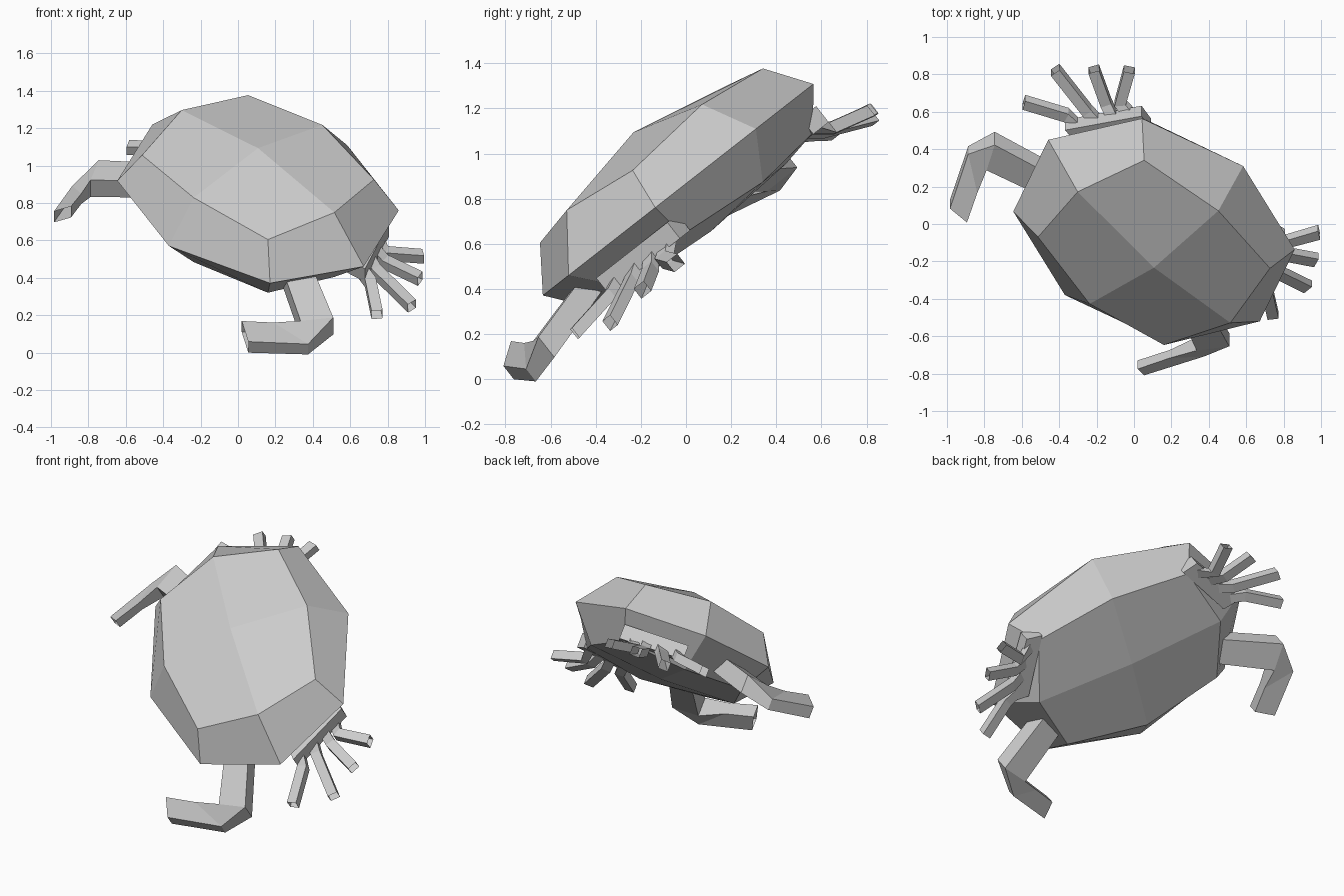
import bpy, bmesh
from mathutils import Vector, Matrix

if "Cube" in bpy.data.objects:
    bpy.data.objects.remove(bpy.data.objects["Cube"])

# Body frame: forward, sideways and up axes of the tilted crab
FWD = Vector((-0.737, -0.533, -0.417)).normalized()
UP = Vector((0, -0.616, 0.788)).normalized()
SIDE = UP.cross(FWD).normalized()
FWD = SIDE.cross(UP)
FRAME = Matrix.Translation((0.107, -0.035, 0.84)) @ Matrix((FWD, SIDE, UP)).transposed().to_4x4()


def finish(bm, name):
    bmesh.ops.recalc_face_normals(bm, faces=bm.faces)
    bm.transform(FRAME)
    mesh = bpy.data.meshes.new(name)
    bm.to_mesh(mesh)
    bm.free()
    bpy.context.collection.objects.link(bpy.data.objects.new(name, mesh))


def loft(name, sections, side, cap=False):
    """Four-sided tube; each section is (inner point, outer point, thickness)."""
    bm = bmesh.new()
    rings = []
    for a, b, t in sections:
        h = Vector((0, 0, t / 2))
        a, b = Vector(a), Vector(b)
        ring = []
        for p in (a + h, b + h, b - h, a - h):
            ring.append(bm.verts.new((p.x, p.y * side, p.z)))
        rings.append(ring)
    for r, q in zip(rings, rings[1:]):
        for i in range(4):
            j = (i + 1) % 4
            bm.faces.new((r[i], r[j], q[j], q[i]))
    if cap:
        bm.faces.new(rings[0])
        bm.faces.new(rings[-1])
    finish(bm, name)


def strip(points, width, thick):
    """Sections of constant width following a path of points."""
    pts = [Vector(p) for p in points]
    out = []
    for i, p in enumerate(pts):
        d = pts[min(i + 1, len(pts) - 1)] - pts[max(i - 1, 0)]
        w = Vector((-d.y, d.x, 0)).normalized() * width / 2
        out.append((p - w, p + w, thick))
    return out


# Shell: once-subdivided cube rounded to an ellipsoid, flatter underneath
bm = bmesh.new()
bmesh.ops.create_cube(bm, size=2)
bmesh.ops.subdivide_edges(bm, edges=bm.edges[:], cuts=1, use_grid_fill=True)
for v in bm.verts:
    n = sum(abs(c) > 0.5 for c in v.co)
    k = {1: 1, 2: 0.722, 3: 0.595}[n]
    z = 0.322 * k if v.co.z > 0 else 0.235 * {1: 1, 2: 0.87, 3: 0.72}[n]
    v.co = (v.co.x * 0.647 * k, v.co.y * 0.836 * k, v.co.z * z)
finish(bm, "shell")

# Claw arm sections, shoulder to tip
claw = [
    ((0.25, 0.42, -0.07), (0.13, 0.52, -0.07), 0.11),
    ((0.453, 0.83, -0.19), (0.305, 0.927, -0.19), 0.115),
    ((0.585, 0.76, -0.15), (0.4925, 0.932, -0.246), 0.07),
    ((0.738, 0.675, -0.11), (0.776, 0.768, -0.176), 0.075),
]
# Leg paths: base, knee, tip
legs = [
    [(-0.36, 0.54, -0.14), (-0.344, 0.643, -0.205), (-0.51, 0.75, -0.25)],
    [(-0.27, 0.60, -0.14), (-0.289, 0.694, -0.205), (-0.37, 0.88, -0.253)],
    [(-0.20, 0.64, -0.14), (-0.187, 0.731, -0.19), (-0.20, 1.00, -0.28)],
    [(-0.10, 0.69, -0.14), (-0.09, 0.79, -0.18), (0.04, 0.985, -0.22)],
]
# Ledge that carries the legs
ledge = [
    ((-0.41, 0.47, -0.13), (-0.431, 0.568, -0.13), 0.09),
    ((-0.05, 0.65, -0.13), (-0.065, 0.775, -0.13), 0.09),
]
for side, label in ((1, "left"), (-1, "right")):
    loft(label + "_claw", claw, side)
    loft(label + "_leg_ledge", ledge, side, cap=True)
    for i, path in enumerate(legs):
        loft(f"{label}_leg_{i + 1}", strip(path, 0.06, 0.055), side)
